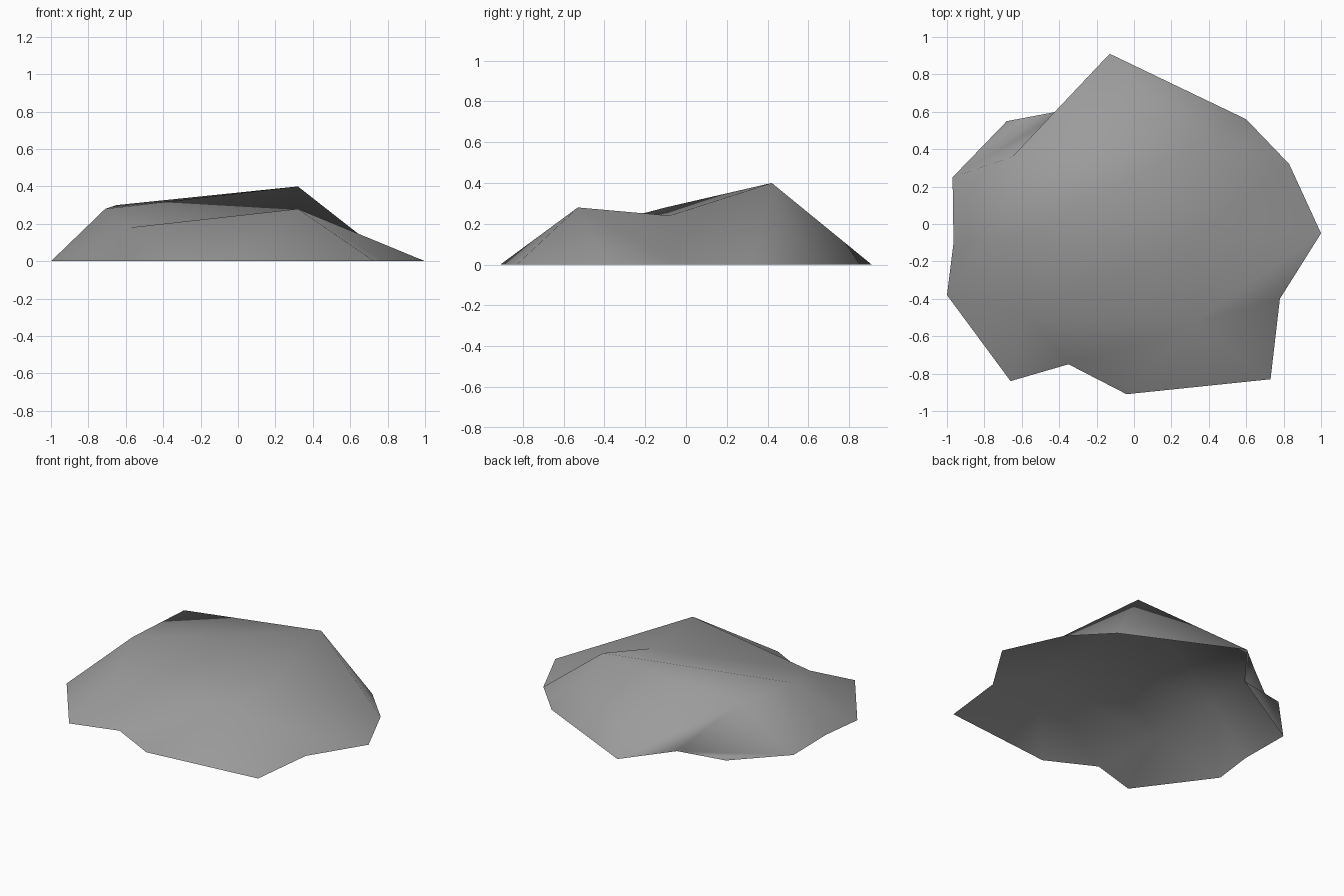
import bpy
import bmesh

if "Cube" in bpy.data.objects:
    bpy.data.objects.remove(bpy.data.objects["Cube"], do_unlink=True)

# One plain stone colour
stone = bpy.data.materials.new("stone_grey")
stone.use_nodes = True
grey = (0.33, 0.33, 0.33, 1.0)
stone.diffuse_color = grey
shader = next(n for n in stone.node_tree.nodes if n.type == "BSDF_PRINCIPLED")
shader.inputs["Base Color"].default_value = grey
shader.inputs["Roughness"].default_value = 0.9

# Ragged outline on the ground, anticlockwise from the +x tip
rim_points = {
    "east_tip": (1.0, -0.05), "east": (0.83, 0.32), "north_east": (0.6, 0.56),
    "north_tip": (-0.13, 0.91), "notch": (-0.36, 0.61), "flap": (-0.68, 0.55),
    "north_west": (-0.97, 0.25), "west": (-0.965, -0.1), "west_tip": (-1.0, -0.38),
    "south_west": (-0.66, -0.84), "dent": (-0.35, -0.75), "south": (-0.04, -0.91),
    "south_east": (0.73, -0.83), "cove": (0.78, -0.4),
}

# Crown of the mound: two rows from front to back
crown_points = {
    "left_front": (-0.58, -0.48, 0.18), "left_mid": (-0.71, -0.1, 0.28),
    "left_back": (-0.65, 0.36, 0.3),
    "right_front": (0.32, -0.53, 0.28), "saddle": (0.32, -0.08, 0.24),
    "peak": (0.32, 0.42, 0.4),
}

bm = bmesh.new()
verts = {name: bm.verts.new((x, y, 0)) for name, (x, y) in rim_points.items()}
verts.update({name: bm.verts.new(co) for name, co in crown_points.items()})


def face(*names):
    bm.faces.new([verts[n] for n in names])


def fan(centre, *edge):
    """Triangles from one crown point to a run of neighbours."""
    for a, b in zip(edge, edge[1:]):
        face(centre, a, b)


# Crown
face("left_front", "right_front", "saddle", "left_mid")
face("left_mid", "saddle", "peak", "left_back")

# Sloping sides
fan("saddle", "right_front", "east_tip", "east", "peak")
fan("peak", "east", "north_east", "north_tip", "left_back")
fan("left_back", "north_tip", "notch", "north_west", "left_mid")
fan("left_mid", "north_west", "west", "west_tip", "left_front")
fan("left_front", "west_tip", "south_west", "dent", "right_front")
fan("right_front", "dent", "south", "south_east", "cove", "east_tip")

# Flat flap on the ground behind
face("north_west", "notch", "flap")

mesh = bpy.data.meshes.new("rock_mound")
for f in bm.faces:
    f.smooth = True
bm.to_mesh(mesh)
bm.free()
mesh.materials.append(stone)
mound = bpy.data.objects.new("rock_mound", mesh)
bpy.context.collection.objects.link(mound)
